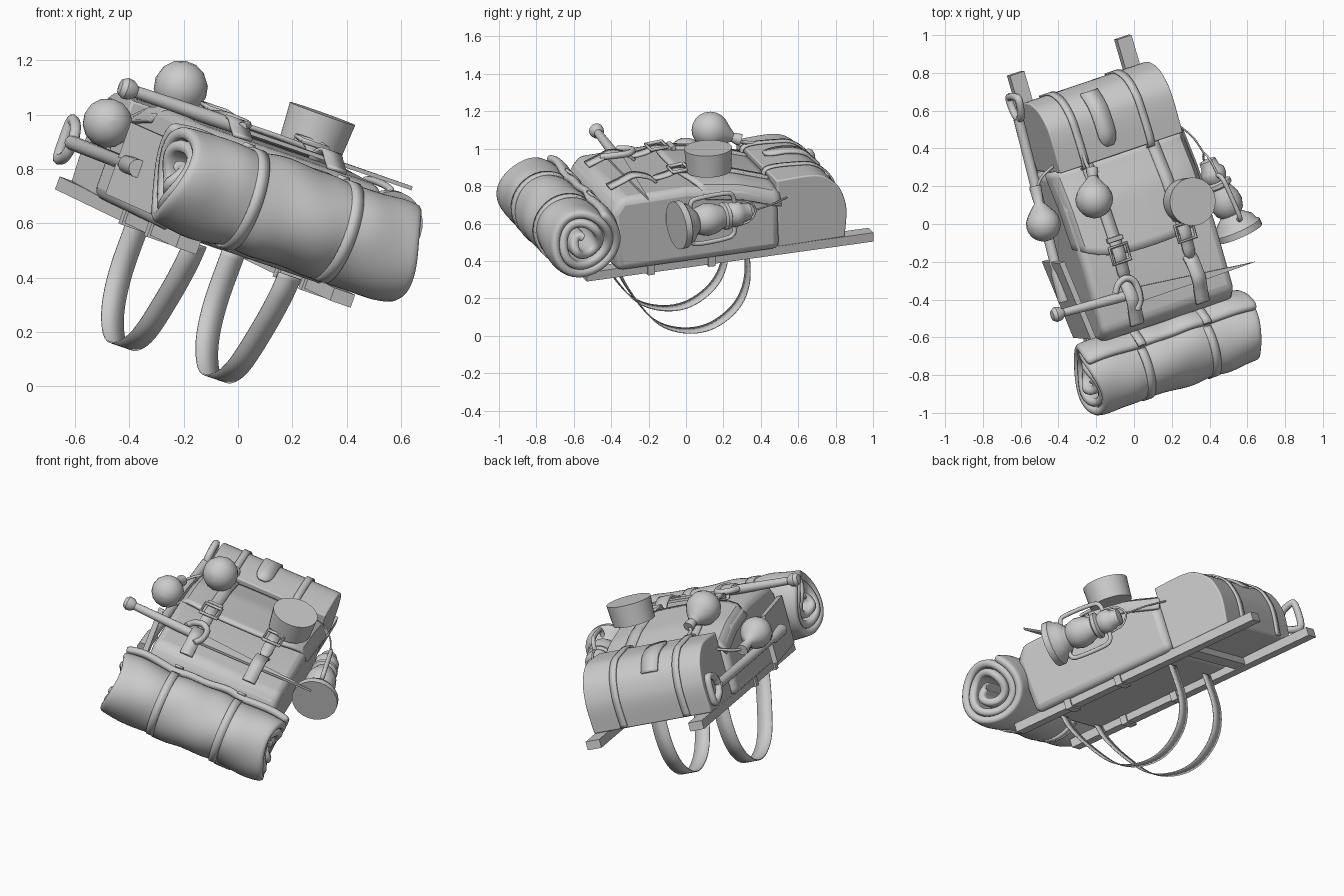
import bpy, bmesh, math
from mathutils import Vector, Matrix

if "Cube" in bpy.data.objects:
    bpy.data.objects.remove(bpy.data.objects["Cube"])

# Pack axes: a = across, b = along the pack, c = outward from the frame
V = Vector((-.276, .952, .133)).normalized()
U = Vector((.9, .3, -.31))
U = (U - V * U.dot(V)).normalized()
W = U.cross(V)
M = Matrix((U, V, W)).transposed().to_4x4()
MID = -.235
SIDES = (-.43, -.045)


def add(name, bm, angle=35, bevel=0, solid=0, subsurf=0):
    bmesh.ops.recalc_face_normals(bm, faces=bm.faces)
    me = bpy.data.meshes.new(name)
    bm.to_mesh(me)
    bm.free()
    ob = bpy.data.objects.new(name, me)
    bpy.context.collection.objects.link(ob)
    ob.matrix_world = M
    if solid:
        m = ob.modifiers.new("thickness", 'SOLIDIFY')
        m.thickness, m.offset = solid, 0
    if bevel:
        m = ob.modifiers.new("bevel", 'BEVEL')
        m.width, m.segments, m.limit_method = bevel, 3, 'ANGLE'
    if subsurf:
        m = ob.modifiers.new("smooth", 'SUBSURF')
        m.levels = m.render_levels = subsurf
    if angle:
        bpy.ops.object.select_all(action='DESELECT')
        bpy.context.view_layer.objects.active = ob
        ob.select_set(True)
        bpy.ops.object.shade_smooth_by_angle(angle=math.radians(angle))
    return ob


def grid(rows, closed=False):
    bm = bmesh.new()
    vs = [[bm.verts.new(p) for p in r] for r in rows]
    for r, s in zip(vs, vs[1:]):
        n = len(r)
        for i in range(n if closed else n - 1):
            bm.faces.new((r[i], r[(i + 1) % n], s[(i + 1) % n], s[i]))
    return bm, vs


def prism(name, pts, lo, hi, axis=0, **kw):
    def place(p, h):
        q = list(p)
        q.insert(axis, h)
        return q
    bm, vs = grid([[place(p, h) for p in pts] for h in (lo, hi)], closed=True)
    for r in vs:
        bm.faces.new(r)
    return add(name, bm, **kw)


def box(name, lo, hi, **kw):
    return prism(name, [(lo[1], lo[2]), (hi[1], lo[2]), (hi[1], hi[2]), (lo[1], hi[2])], lo[0], hi[0], **kw)


def spline(pts, n=6):
    ps = [Vector(p) for p in pts]
    ps = [2 * ps[0] - ps[1]] + ps + [2 * ps[-1] - ps[-2]]
    out = []
    for p0, p1, p2, p3 in zip(ps, ps[1:], ps[2:], ps[3:]):
        for k in range(n):
            t = k / n
            out.append(.5 * (2 * p1 + (p2 - p0) * t + (2 * p0 - 5 * p1 + 4 * p2 - p3) * t * t
                             + (3 * p1 - p0 - 3 * p2 + p3) * t ** 3))
    return out + [ps[-2]]


def ribbon(name, a, pts, width, thick=.014, n=6, tip=0):
    path = spline(pts, n)
    rows = []
    for i, p in enumerate(path):
        # a rounded tip narrows the first few rows
        w = width / 2 * (math.sqrt(1 - (1 - (i + .3) / tip) ** 2) if i < tip else 1)
        rows.append([(a - w, *p), (a + w, *p)])
    return add(name, grid(rows)[0], solid=thick)


def lathe(name, prof, start, end, segs=24, **kw):
    start, d = Vector(start), (Vector(end) - Vector(start)).normalized()
    e = d.orthogonal().normalized()
    f = d.cross(e)
    ang = [2 * math.pi * i / segs for i in range(segs)]
    bm, vs = grid([[start + d * t + (e * math.cos(x) + f * math.sin(x)) * max(r, .0005) for x in ang]
                   for r, t in prof], closed=True)
    bm.faces.new(vs[0])
    bm.faces.new(vs[-1])
    return add(name, bm, **kw)


def tube(name, pts, r, n=5, closed=False):
    cu = bpy.data.curves.new(name, 'CURVE')
    cu.dimensions, cu.bevel_depth, cu.bevel_resolution = '3D', r, 2
    cu.use_fill_caps = True
    path = spline(pts, n)
    s = cu.splines.new('POLY')
    s.points.add(len(path) - 1)
    for q, p in zip(s.points, path):
        q.co = (*p, 1)
    s.use_cyclic_u = closed
    tmp = bpy.data.objects.new(name + "_path", cu)
    bpy.context.collection.objects.link(tmp)
    bm = bmesh.new()
    bm.from_mesh(tmp.to_mesh())
    tmp.to_mesh_clear()
    bpy.data.objects.remove(tmp)
    return add(name, bm, angle=50)


# Carrying frame
for a, s in ((MID - .315, "left"), (MID + .315, "right")):
    box(s + "_rail", (a - .042, -.58, .43), (a + .042, 1.03, .48), angle=0)
    for b in (-.22, .12):
        box(s + "_rail_wrap", (a - .052, b - .02, .42), (a + .052, b + .02, .5), angle=0)
box("frame_crossbar", (MID - .3, .53, .435), (MID + .3, .6, .475), angle=0)

# Main bag
FRONT = [(-.44, .8), (-.38, .88), (0, .885), (.3, .84), (.5, .775)]
prism("main_bag", [(.5, .47), (-.42, .47)] + FRONT, MID - .39, MID + .39, bevel=.04, angle=40)


def top_c(b):
    for (b0, c0), (b1, c1) in zip(FRONT, FRONT[1:]):
        if b <= b1:
            return c0 + (c1 - c0) * (b - b0) / (b1 - b0)
    return FRONT[-1][1]


# Bag flap, curved lower edge with sides turned down
rows = []
for i in range(13):
    row = []
    for j in range(17):
        s = j / 8 - 1
        b = .51 + (.1 * abs(s) ** 3 - .01 - .51) * i / 12
        row.append((MID + .4 * s, b, top_c(b) + .014 + .02 * (1 - s * s) - .07 * abs(s) ** 14))
    rows.append(row)
add("bag_flap", grid(rows)[0], solid=.018)

# Top bag with rounded outer end and its belts
TOP = [(.5, .85), (.68, .855), (.77, .835), (.845, .77), (.88, .68), (.885, .6), (.87, .48)]
prism("top_bag", [(.5, .475)] + [tuple(p) for p in spline(TOP, 4)], MID - .36, MID + .36, bevel=.008)
for a in SIDES:
    ribbon("top_bag_belt", a - .02, [(.49, .76), (.5, .858)] + [(b + .006, c + .006) for b, c in TOP[1:]], .04, .01)
ribbon("top_bag_tab", MID - .055, [(.56, .86), (.68, .865), (.78, .84), (.855, .77)], .1, .014, tip=4)

# Flap straps, buckles and tool loops
for a in SIDES:
    ribbon("flap_strap", a, [(-.14, .898), (-.06, .912)] + [(b, top_c(b) + .042) for b in (0, .1, .2, .3, .4, .5)],
           .065, tip=4)
    ribbon("tool_loop", a, [(-.13, .885), (-.17, .915), (-.25, .935), (-.32, .91), (-.39, .885)], .075)
    o = .05
    tube("buckle", [(a - o, -.04, .935), (a + o, -.04, .935), (a + o, .05, .94), (a - o, .05, .94),
                    (a - o, -.04, .935)], .01, 1, True)
    box("buckle_keeper", (a - .045, .075, .91), (a + .045, .1, .935), bevel=.004)

# Bedroll wound as a spiral, pinched by two belts
rows = []
for i in range(33):
    s = i / 16 - 1
    a = MID - .01 + .482 * s
    pinch = 1 - .06 * s ** 10 - sum(.05 * math.exp(-((a - q) / .05) ** 2) for q in SIDES)
    row = []
    for j in range(73):
        t = .03 + .97 * j / 72
        h = 6 * math.pi * t + 1.0
        r = .2 * t ** .6 * pinch * (1 + .03 * math.sin(11 * a + 3 * h) + .02 * math.sin(25 * a - 2 * h))
        row.append((a + .02 * math.sin(2 * h) * s ** 3, -.62 + r * math.cos(h), .69 + r * math.sin(h)))
    rows.append(row)
add("bedroll", grid(rows)[0], solid=.046, subsurf=1, angle=60)
for a in SIDES:
    ring = []
    for k in range(37):
        t = 2 / 3 + k / 108
        h, r = 6 * math.pi * t + 1.0, .2 * t ** .6 + .016
        ring.append((-.62 + r * math.cos(h), .69 + r * math.sin(h)))
    ribbon("bedroll_belt", a, ring, .045, .014, 1)

# Shoulder straps
for a in SIDES:
    ribbon("shoulder_strap", a - .025, [(-.36, .46), (-.335, .37), (-.263, .235), (-.14, .075), (.014, .005),
                                        (.17, .012), (.31, .105), (.375, .25), (.375, .46)], .09, .006)

# Drinking cup on the flap
lathe("cup", [(0, 0), (.12, 0), (.128, .125), (0, .125)], (.005, .16, .92), (.005, .16, 1), 32)

# Lantern hanging on the right side
base, d = Vector((.306, -.125, .745)), Vector((-.14, .99, 0)).normalized()
lathe("lantern", [(0, 0), (.13, 0), (.13, .035), (.115, .045), (.105, .075), (.075, .1), (.06, .115), (.075, .13),
                  (.088, .175), (.082, .22), (.06, .27), (.075, .28), (.075, .3), (.055, .31), (.068, .335),
                  (.068, .37), (.05, .39), (.045, .43), (0, .44)], base, base + d, 24, angle=45)
for q in (-1, 1):
    tube("lantern_side_tube", [base + d * t + Vector((0, 0, q * o)) for o, t in
                               ((.05, .085), (.11, .09), (.128, .13), (.128, .28), (.11, .335), (.04, .35))], .013)
tube("lantern_bail", [base + d * t + Vector((.0, 0, o)) for o, t in
                      ((-.07, .34), (-.055, .43), (0, .47), (.055, .43), (.07, .34))], .006)
tube("lantern_cord", [base + d * .47, (.2, .45, .75), (.13, .55, .75)], .005)

# Two round water flasks hung by the neck
for p, n, r in (((-.491, .328, .96), (-.435, .48, .9), .1), ((-.733, .26, .751), (-.705, .46, .71), .092)):
    p, n = Vector(p), Vector(n)
    k = (n - p).length
    ball = [(r * math.sin(x * math.pi / 10), -r * math.cos(x * math.pi / 10)) for x in range(8)]
    lathe("water_flask", ball + [(.045, r), (.025, r * 1.25), (.032, k - .02), (.032, k), (0, k)], p, n, 14, angle=50)
tube("flask_cord", [(-.435, .46, .9), (-.45, .5, .88), (-.45, .56, .868)], .01)
tube("side_flask_cord", [(-.705, .44, .71), (-.66, .5, .73), (-.59, .54, .76)], .008)

# Pick: knobbed handle, curved guard and tapering blade
lathe("pick_handle", [(0, 0), (.028, .005), (.04, .025), (.037, .05), (.022, .07), (.023, .1), (.027, .36),
                      (.026, .46), (0, .465)], (-.885, -.195, .91), (-.4, -.225, .91), 16)
tube("pick_guard", [(-.51, -.19, .92), (-.48, -.145, .925), (-.43, -.13, .93), (-.39, -.17, .93),
                    (-.39, -.26, .93), (-.42, -.31, .92)], .018)
prism("pick_blade", [(-.43, -.19), (.29, -.27), (.0, -.275), (-.43, -.275)], .9, .915, axis=2, angle=0)

# Shovel on the left side, its blade tilted in against the bag
lathe("shovel_shaft", [(0, 0), (.034, 0), (.034, .16), (.027, .18), (.027, 1.0), (0, 1.0)],
      (-.705, -.18, .645), (-.66, .8, .62), 14)
tube("shovel_grip", [(-.657, .81, .62), (-.656, .84, .57), (-.654, .9, .545), (-.653, .935, .56), (-.653, .935, .68),
                     (-.654, .9, .695), (-.656, .84, .67), (-.657, .81, .62)], .021, 4, True)
prism("shovel_blade", [(-.72, .04), (-.69, .04), (-.64, -.4), (-.67, -.4)], .51, .79, axis=2, angle=0)
